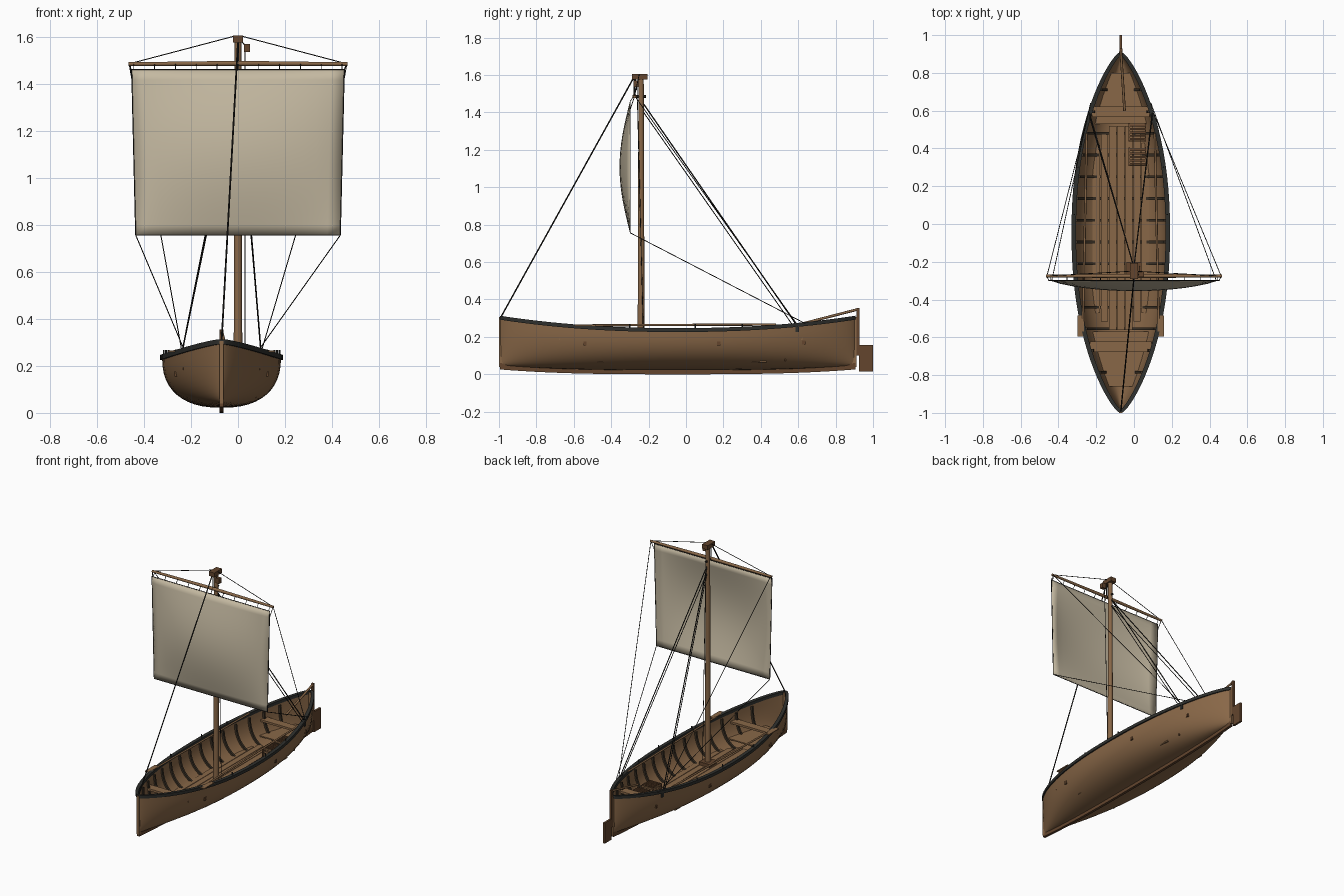
import bpy, bmesh, math
from mathutils import Vector

if "Cube" in bpy.data.objects:
    bpy.data.objects.remove(bpy.data.objects["Cube"])

CX = -0.07            # centre line of the hull
Y0, Y1 = -0.995, 0.905
YM, HL = (Y0 + Y1) / 2, (Y1 - Y0) / 2


def mat(name, rgb):
    m = bpy.data.materials.new(name)
    m.diffuse_color = (*rgb, 1)
    m.use_nodes = True
    m.node_tree.nodes["Principled BSDF"].inputs["Base Color"].default_value = m.diffuse_color
    return m


WOOD = mat("oak brown", (0.25, 0.137, 0.064))
DARKWOOD = mat("dark brown", (0.125, 0.060, 0.027))
RIB = mat("rib brown", (0.045, 0.032, 0.02))
RAIL = mat("rail black", (0.028, 0.029, 0.026))
ROPE = mat("rope black", (0.016, 0.015, 0.013))
CANVAS = mat("canvas", (0.56, 0.49, 0.36))


def finish(name, bm, m, angle=35):
    bmesh.ops.recalc_face_normals(bm, faces=bm.faces)
    me = bpy.data.meshes.new(name)
    bm.to_mesh(me)
    bm.free()
    me.shade_smooth()
    me.set_sharp_from_angle(angle=math.radians(angle))
    me.materials.append(m)
    ob = bpy.data.objects.new(name, me)
    bpy.context.collection.objects.link(ob)
    return ob


def loft(name, rings, m, angle=35):
    """Skin closed rings of points and cap both ends."""
    bm = bmesh.new()
    vs = [[bm.verts.new(p) for p in r] for r in rings]
    n = len(rings[0])
    for a, b in zip(vs, vs[1:]):
        for i in range(n):
            j = (i + 1) % n
            bm.faces.new((a[i], a[j], b[j], b[i]))
    bm.faces.new(vs[0])
    bm.faces.new(vs[-1][::-1])
    return finish(name, bm, m, angle)


def box(name, x, y, z, m):
    """Box from (min, max) pairs."""
    return loft(name, [[(x[0], y[0], h), (x[1], y[0], h), (x[1], y[1], h), (x[0], y[1], h)] for h in z], m)


def rod(name, a, b, r, m, sides=5, r2=None):
    a, b = Vector(a), Vector(b)
    q = (b - a).to_track_quat('Z', 'Y')
    rings = []
    for p, rr in ((a, r), (b, r if r2 is None else r2)):
        rings.append([p + q @ Vector((rr * math.cos(2 * math.pi * i / sides),
                                      rr * math.sin(2 * math.pi * i / sides), 0)) for i in range(sides)])
    return loft(name, rings, m, 50 if sides > 7 else 80)


# Hull form
def tpos(y):
    return min(1, abs(y - YM) / HL)


def width(y):
    return 0.004 + 0.249 * (1 - tpos(y) ** 2.2) ** 0.8


def sheer(y):
    return 0.238 + 0.066 * tpos(y) ** 2.2


def bottom(y):
    return 0.022 + 0.026 * tpos(y) ** 3


def section(y, inset, count=25, a0=0.0):
    w, top = max(0.001, width(y) - inset), sheer(y)
    d = top - bottom(y) - inset
    pts = []
    for i in range(count):
        a = a0 + (math.pi - 2 * a0) * i / (count - 1)
        c, s = math.cos(a), max(0, math.sin(a))
        pts.append(Vector((CX - math.copysign(abs(c) ** 0.833, c) * w, y, top - d * s ** 0.833)))
    return pts


def side_x(y, z):
    s = (sheer(y) - z) / (sheer(y) - bottom(y))
    return width(y) * (1 - s ** 2.4) ** (1 / 2.4)


stations = [YM - HL * math.cos(math.pi * i / 40) for i in range(41)]
loft("hull", [section(y, 0) + section(y, 0.012)[::-1] for y in stations], WOOD)

# Gunwale rails and rubbing strakes
for s in (-1, 1):
    rings = []
    for y in stations:
        w, z = width(y), sheer(y)
        xi, xo = CX + s * max(0, w - 0.016), CX + s * (w + 0.008)
        rings.append([(xi, y, z - 0.012), (xo, y, z - 0.012), (xo, y, z + 0.009), (xi, y, z + 0.009)])
    loft("gunwale", rings, RAIL)

# Keel and end posts
loft("keel", [[(CX - 0.009, y, bottom(y) - 0.022), (CX + 0.009, y, bottom(y) - 0.022),
               (CX + 0.009, y, bottom(y) + 0.012), (CX - 0.009, y, bottom(y) + 0.012)] for y in stations], DARKWOOD)
box("stem_post", (CX - 0.009, CX + 0.009), (-1.0, -0.975), (0.04, 0.305), WOOD)
box("stern_post", (CX - 0.009, CX + 0.009), (0.885, 0.912), (0.04, 0.305), WOOD)

# Ribs
for k in range(-7, 7):
    y = 0.02 + 0.115 * k
    loft("rib", [[(p.x, y - 0.007, p.z), (p.x, y + 0.007, p.z), (q.x, y + 0.007, q.z), (q.x, y - 0.007, q.z)]
                 for p, q in zip(section(y, 0.010, 19, 0.06), section(y, 0.024, 19, 0.06))], RIB)
for y in (0.71,):
    loft("rib", [[(p.x, y - 0.007, p.z), (p.x, y + 0.007, p.z), (q.x, y + 0.007, q.z), (q.x, y - 0.007, q.z)]
                 for p, q in zip(section(y, 0.010, 19, 0.06), section(y, 0.024, 19, 0.06))], RIB)

# Floor boards, shorter toward the sides
for i in range(-3, 4):
    x = CX + i * 0.043
    e = 0.045 * max(0, abs(i) - 1)
    box("floor_board", (x - 0.0195, x + 0.0195), (-0.56 + e, 0.52 - e), (0.064, 0.072), WOOD)

# Thwarts and end platforms
for y in (-0.65, 0.595):
    w = side_x(y, 0.19) - 0.008
    box("thwart", (CX - w, CX + w), (y - 0.028, y + 0.028), (0.183, 0.197), WOOD)
for a, b in ((-0.86, -0.57), (0.53, 0.80)):
    ys = [a + (b - a) * i / 8 for i in range(9)]
    loft("end_platform", [[(CX - w, y, 0.098), (CX + w, y, 0.098), (CX + w, y, 0.106), (CX - w, y, 0.106)]
                          for y in ys for w in [side_x(y, 0.1) - 0.006]], WOOD)

# Slatted crates
for y in (0.355, 0.485):
    x0, x1, y0, y1 = -0.025, 0.06, y - 0.045, y + 0.045
    for x in (x0, x1):
        for yy in (y0, y1):
            box("crate_post", (x - 0.004, x + 0.004), (yy - 0.004, yy + 0.004), (0.072, 0.155), DARKWOOD)
    for k in range(4):
        z = (0.08 + 0.021 * k, 0.091 + 0.021 * k)
        for x in (x0, x1):
            box("crate_slat", (x - 0.003, x + 0.003), (y0, y1), z, WOOD)
        for yy in (y0, y1):
            box("crate_slat", (x0, x1), (yy - 0.003, yy + 0.003), z, WOOD)
    for k in range(5):
        yy = y0 + 0.018 * k + 0.009
        box("crate_lid_slat", (x0, x1), (yy - 0.005, yy + 0.005), (0.155, 0.16), DARKWOOD)

# Oars lying along the rails
for s in (-1, 1):
    x = CX + s * 0.2
    rod("oar_shaft", (x - s * 0.02, 0.48, 0.266), (x, -0.5, 0.262), 0.006, WOOD, 8)
    box("oar_blade", tuple(sorted((x - s * 0.005, x + s * 0.028))), (-0.595, -0.485), (0.259, 0.265), WOOD)
    for y in (-0.3, 0.05, 0.3):
        px = CX + s * (width(y) - 0.006)
        rod("thole_pin", (px, y, 0.235), (px, y, 0.268), 0.004, RAIL, 6)
    # Cleats and small side plates
    for y, z, h in ((0.595, 0.24, 0.014), (-0.54, 0.165, 0.011), (0.175, 0.165, 0.011), (0.63, 0.17, 0.010)):
        px = CX + s * side_x(y, z)
        box("side_plate", (px - 0.005, px + 0.005), (y - 0.009, y + 0.009), (z - h, z + h),
            RAIL if z > 0.2 else DARKWOOD)

# Rudder and tiller
box("rudder_blade", (CX - 0.007, CX + 0.007), (0.925, 1.0), (0.015, 0.157), DARKWOOD)
box("rudder_post", (CX - 0.008, CX + 0.008), (0.912, 0.928), (0.10, 0.355), DARKWOOD)
rod("tiller", (CX, 0.922, 0.348), (CX + 0.02, 0.60, 0.265), 0.007, WOOD, 8)

# Mast
MY = -0.24
box("mast_step", (-0.04, 0.04), (MY - 0.04, MY + 0.04), (0.07, 0.095), DARKWOOD)
rod("mast", (0, MY, 0.06), (0, MY, 1.585), 0.019, WOOD, 12, 0.014)
box("masthead_block", (-0.021, 0.021), (-0.29, -0.207), (1.576, 1.606), DARKWOOD)
box("pulley_block", (0.025, 0.052), (-0.28, -0.255), (1.535, 1.57), DARKWOOD)
rod("parrel", (0, -0.285, 1.485), (0, -0.215, 1.485), 0.007, ROPE, 8)
rod("halyard", (0, -0.275, 1.485), (0, -0.275, 1.58), 0.005, ROPE)
rod("block_line", (0.038, -0.268, 1.55), (0.01, -0.27, 1.59), 0.0025, ROPE)
rod("halyard_tail", (0.03, -0.262, 1.54), (0.03, -0.225, 0.1), 0.002, ROPE)

# Yard, thickest in the middle
for s in (-1, 1):
    rod("yard", (0, -0.275, 1.487), (s * 0.465, -0.275, 1.484), 0.011, WOOD, 10, 0.008)


# Sail, bulging forward
def sail_point(u, v):
    x = u * (0.435 + 0.017 * v)
    return Vector((x, -0.298 - 0.056 * (1 - u * u) ** 0.8 * math.sin(math.pi * v), 0.756 + 0.704 * v))


bm = bmesh.new()
N = 16
g = [[bm.verts.new(sail_point(-1 + 2 * i / N, j / N)) for i in range(N + 1)] for j in range(N + 1)]
for j in range(N):
    for i in range(N):
        bm.faces.new((g[j][i], g[j][i + 1], g[j + 1][i + 1], g[j + 1][i]))
sail = finish("sail", bm, CANVAS)
sol = sail.modifiers.new("cloth", 'SOLIDIFY')
sol.thickness, sol.offset = 0.003, 0

# Rope hem and lashings
corners = [sail_point(-1, 0), sail_point(1, 0), sail_point(1, 1), sail_point(-1, 1)]
for i in range(4):
    rod("hem_rope", corners[i], corners[(i + 1) % 4], 0.0025, ROPE)
for i in range(11):
    p = sail_point(-0.98 + 0.196 * i, 1)
    rod("lashing", p, (p.x, -0.28, 1.487), 0.002, ROPE)

# Rigging
rod("forestay", (0, -0.28, 1.585), (CX, -0.99, 0.305), 0.004, ROPE)
for s in (-1, 1):
    gx = CX + s * 0.168
    rod("backstay", (0, -0.23, 1.45), (gx, 0.595, 0.258), 0.0035, ROPE)
    rod("backstay", (0, -0.23, 1.405), (gx, 0.575, 0.256), 0.0025, ROPE)
    rod("yard_brace", (s * 0.46, -0.272, 1.485), (gx, 0.60, 0.258), 0.0022, ROPE)
    rod("sail_sheet", (s * 0.435, -0.298, 0.756), (CX + s * 0.16, 0.64, 0.27), 0.0022, ROPE)
    rod("yard_lift", (s * 0.455, -0.275, 1.487), (s * 0.01, -0.25, 1.604), 0.0022, ROPE)
    rod("corner_lashing", (s * 0.463, -0.275, 1.485), sail_point(s, 0.94), 0.0022, ROPE)
